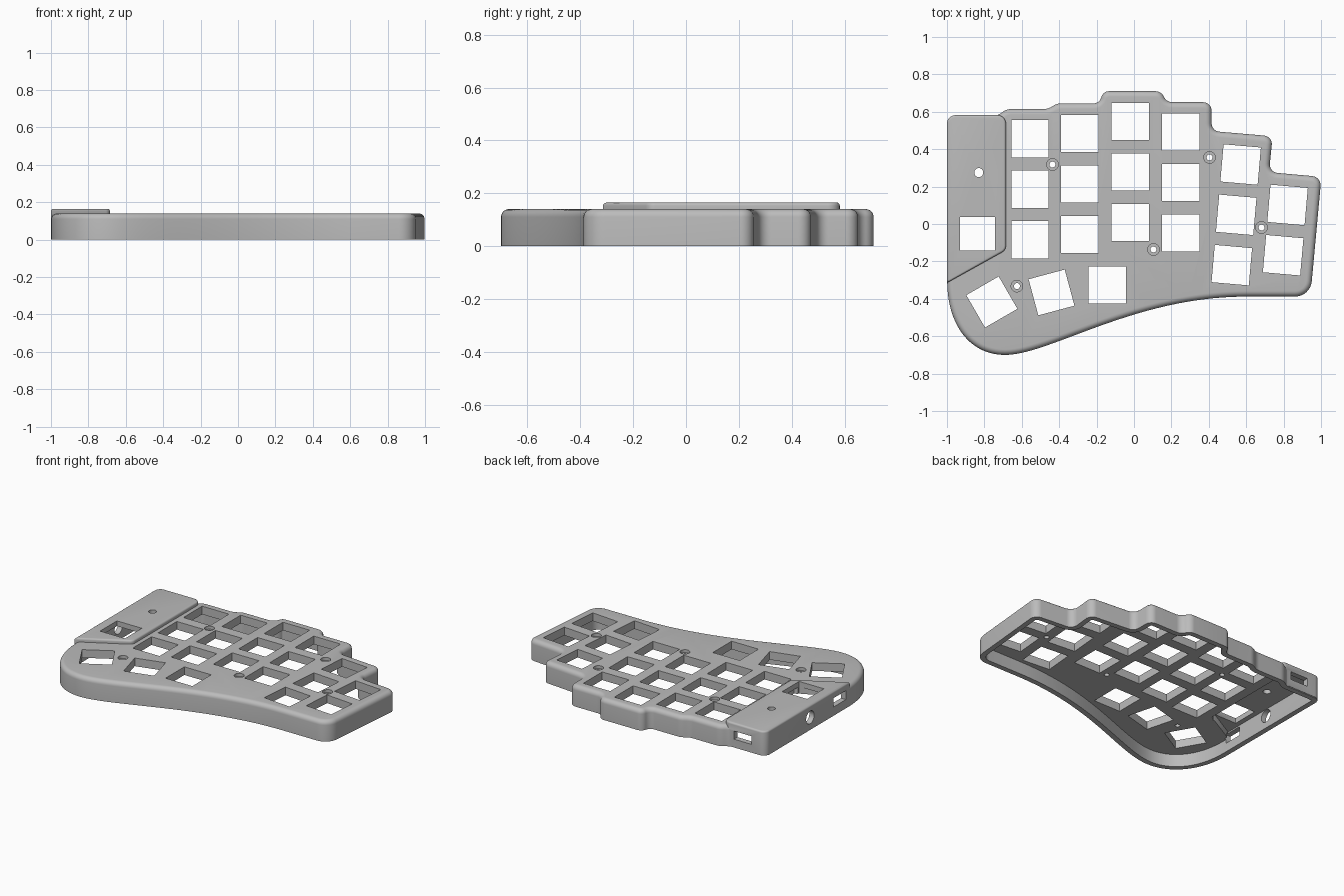
import bpy, bmesh, math
from mathutils import Vector, Matrix

if "Cube" in bpy.data.objects:
    bpy.data.objects.remove(bpy.data.objects["Cube"])

WALL, TOP, CEILING = 0.035, 0.14, 0.085

grey = bpy.data.materials.new("matte grey")
grey.use_nodes = True
GREY = (0.5, 0.5, 0.5, 1)
grey.diffuse_color = GREY
grey.node_tree.nodes["Principled BSDF"].inputs["Base Color"].default_value = GREY


def make_object(name, bm):
    bmesh.ops.recalc_face_normals(bm, faces=bm.faces)
    mesh = bpy.data.meshes.new(name)
    bm.to_mesh(mesh)
    bm.free()
    mesh.materials.append(grey)
    obj = bpy.data.objects.new(name, mesh)
    bpy.context.collection.objects.link(obj)
    return obj


def fillet(prev, corner, nxt, r, steps=8):
    """Replace a polygon corner by an arc."""
    if r == 0:
        return [corner]
    a, b = (prev - corner).normalized(), (nxt - corner).normalized()
    half = a.angle(b) / 2
    t = r / math.tan(half)
    centre = corner + (a + b).normalized() * (r / math.sin(half))
    start, end = corner + a * t - centre, corner + b * t - centre
    sweep = start.angle_signed(end)
    return [centre + Matrix.Rotation(-sweep * i / steps, 2) @ start
            for i in range(steps + 1)]


def rounded(corners):
    pts = [Vector(c[:2]) for c in corners]
    out = []
    for i, c in enumerate(corners):
        out += fillet(pts[i - 1], pts[i], pts[(i + 1) % len(pts)], c[2])
    return out


def bezier(p0, p1, p2, p3, n):
    p0, p1, p2, p3 = map(Vector, (p0, p1, p2, p3))
    return [p0 * (1 - t)**3 + p1 * 3 * t * (1 - t)**2 + p2 * 3 * t * t * (1 - t) + p3 * t**3
            for t in (i / n for i in range(n + 1))]


def inset(outline, d):
    """Move a counterclockwise outline inwards by d with mitred corners."""
    out = []
    for i, p in enumerate(outline):
        e1 = (p - outline[i - 1]).normalized()
        e2 = (outline[(i + 1) % len(outline)] - p).normalized()
        n1, n2 = Vector((-e1.y, e1.x)), Vector((-e2.y, e2.x))
        out.append(p + (n1 + n2) * (d / (1 + n1.dot(n2))))
    return out


def loft(name, outline, profile):
    """Stack insets of one outline; profile holds (inset, z) pairs."""
    bm = bmesh.new()
    rings = [[bm.verts.new((p.x, p.y, z)) for p in inset(outline, d)] for d, z in profile]
    n = len(outline)
    for low, high in zip(rings, rings[1:]):
        for i in range(n):
            j = (i + 1) % n
            bm.faces.new((low[i], low[j], high[j], high[i]))
    bm.faces.new(rings[0][::-1])
    bm.faces.new(rings[-1])
    return make_object(name, bm)


def round_top(r, z, steps=6):
    arc = [i / steps * math.pi / 2 for i in range(steps + 1)]
    return [(r * (1 - math.cos(a)), z - r + r * math.sin(a)) for a in arc]


def add_box(bm, centre, size, turn=0):
    m = (Matrix.Translation(centre) @ Matrix.Rotation(math.radians(turn), 4, 'Z')
         @ Matrix.Diagonal((*size, 1)))
    bmesh.ops.create_cube(bm, size=1, matrix=m)


def add_cylinder(bm, centre, r, depth, rot=Matrix()):
    bmesh.ops.create_cone(bm, cap_ends=True, segments=32, radius1=r, radius2=r, depth=depth,
                          matrix=Matrix.Translation(centre) @ rot)


def combine(target, tool, operation):
    mod = target.modifiers.new(operation, 'BOOLEAN')
    mod.operation, mod.solver, mod.object = operation, 'EXACT', tool
    bpy.context.view_layer.objects.active = target
    bpy.ops.object.modifier_apply(modifier=mod.name)
    bpy.data.objects.remove(tool)


# Case outline: stepped finger columns, swept thumb edge
steps = rounded([
    (0.6, -0.388, 0), (0.943, -0.388, 0.09), (1.002, 0.252, 0.05), (0.722, 0.277, 0.045),
    (0.741, 0.469, 0.045), (0.415, 0.497, 0.045), (0.415, 0.651, 0.045), (0.175, 0.651, 0.05),
    (0.145, 0.71, 0.05), (-0.165, 0.71, 0.043), (-0.185, 0.645, 0.043), (-0.41, 0.645, 0.08),
    (-0.46, 0.615, 0.08), (-0.68, 0.615, 0.08), (-0.73, 0.579, 0.08), (-0.999, 0.579, 0.045),
    (-0.999, -0.3, 0)])
heel = bezier((-0.999, -0.3), (-0.999, -0.55), (-0.87, -0.70), (-0.69, -0.70), 20)
palm = bezier((-0.69, -0.70), (-0.45, -0.70), (0, -0.388), (0.6, -0.388), 28)
outline = steps + heel[1:] + palm[1:-1]

case = loft("keyboard_case", outline, [(0, 0)] + round_top(0.03, TOP))

# Raised controller cover at the left rear
cover_outline = rounded([(-1, -0.315, 0), (-0.685, -0.14, 0.04),
                         (-0.685, 0.582, 0.045), (-1, 0.582, 0.045)])
cover = loft("controller_cover", cover_outline, [(0, 0.004)] + round_top(0.012, 0.165, 4))
combine(case, cover, 'UNION')

# Hollow underside, deeper below the cover
combine(case, loft("cavity", outline, [(WALL, -0.05), (WALL, CEILING)]), 'DIFFERENCE')
combine(case, loft("pocket", cover_outline, [(WALL + 0.001, 0.05), (WALL + 0.001, 0.13)]),
        'DIFFERENCE')

# Switch openings: column x, top y, count, tilt
bm = bmesh.new()
PITCH, KEY = 0.27, 0.2
columns = [(-0.556, 0.455, 3, 0), (-0.289, 0.484, 3, 0), (-0.019, 0.548, 3, 0),
           (0.251, 0.492, 3, 0), (0.57, 0.318, 3, -5), (0.821, 0.102, 2, -5),
           (-0.142, -0.326, 1, 0), (-0.441, -0.366, 1, 15), (-0.76, -0.417, 1, 30)]
for x, y, count, tilt in columns:
    a = math.radians(tilt)
    for k in range(count):
        add_box(bm, (x + PITCH * k * math.sin(a), y - PITCH * k * math.cos(a), 0.1),
                (KEY, KEY, 0.3), tilt)

# Cover openings: dial window and reset hole
add_box(bm, (-0.837, -0.052, 0.1), (0.186, 0.18, 0.3))
add_cylinder(bm, (-0.83, 0.275, 0.1), 0.024, 0.3)

# Ports in the back and left walls
add_box(bm, (-0.83, 0.58, 0.085), (0.13, 0.12, 0.055))
add_box(bm, (-1, -0.21, 0.09), (0.1, 0.13, 0.06))
add_cylinder(bm, (-1, 0.105, 0.085), 0.043, 0.12, Matrix.Rotation(math.pi / 2, 4, 'Y'))

# Screw holes with shallow head recesses
screws = [(-0.436, 0.318), (0.404, 0.356), (0.682, -0.019), (0.104, -0.136), (-0.626, -0.332)]
heads = bmesh.new()
for x, y in screws:
    add_cylinder(bm, (x, y, 0.1), 0.016, 0.3)
    add_cylinder(heads, (x, y, 0.17), 0.031, 0.1)
combine(case, make_object("openings", bm), 'DIFFERENCE')
combine(case, make_object("screw_heads", heads), 'DIFFERENCE')

# Smooth rounded walls, crisp openings
bpy.ops.object.select_all(action='DESELECT')
case.select_set(True)
bpy.context.view_layer.objects.active = case
bpy.ops.object.shade_smooth_by_angle(angle=math.radians(30))
